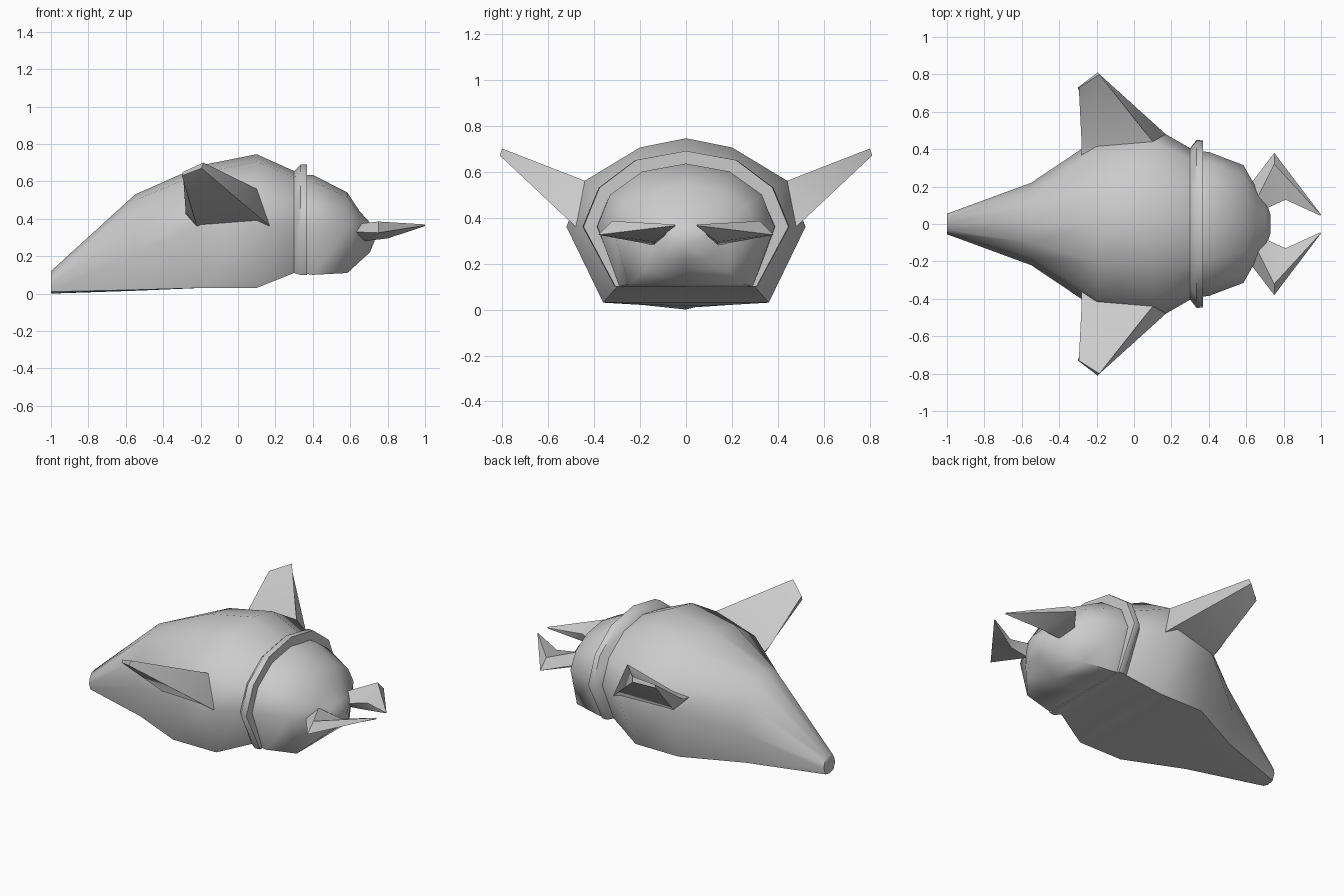
import bpy, bmesh
from mathutils import Vector

if "Cube" in bpy.data.objects:
    bpy.data.objects.remove(bpy.data.objects["Cube"])


def loft(name, rings, angle=0.9):
    """Skin a list of closed rings (same point count) and cap both ends."""
    bm = bmesh.new()
    loops = [[bm.verts.new(p) for p in ring] for ring in rings]
    n = len(loops[0])
    for a, b in zip(loops, loops[1:]):
        for i in range(n):
            j = (i + 1) % n
            bm.faces.new((a[i], a[j], b[j], b[i]))
    bm.faces.new(loops[0])
    bm.faces.new(loops[-1])
    bmesh.ops.remove_doubles(bm, verts=bm.verts, dist=0.0005)
    bmesh.ops.recalc_face_normals(bm, faces=bm.faces)
    me = bpy.data.meshes.new(name)
    bm.to_mesh(me)
    bm.free()
    ob = bpy.data.objects.new(name, me)
    bpy.context.collection.objects.link(ob)
    bpy.ops.object.select_all(action='DESELECT')
    bpy.context.view_layer.objects.active = ob
    ob.select_set(True)
    bpy.ops.object.shade_smooth_by_angle(angle=angle)
    return ob


def section(x, half):
    """Full cross-section at x from a half profile of (y, z), top to bottom."""
    return ([(x, y, z) for y, z in half] +
            [(x, -y, z) for y, z in reversed(half[1:-1])])


# Hooded body, tapering to the tail and ending in a raised collar
collar = [(0, .69), (.22, .65), (.38, .53), (.45, .36), (.31, .10), (0, .10)]
loft("body", [
    section(-1.0, [(0, .12), (.03, .112), (.05, .08), (.055, .05), (.04, .01), (0, 0)]),
    section(-.55, [(0, .53), (.10, .50), (.18, .39), (.22, .22), (.19, .02), (0, .015)]),
    section(-.20, [(0, .685), (.20, .645), (.40, .50), (.455, .36), (.36, .03), (0, .03)]),
    section(.10, [(0, .745), (.20, .705), (.44, .56), (.52, .36), (.36, .03), (0, .03)]),
    section(.30, [(0, .655), (.19, .62), (.34, .51), (.405, .36), (.29, .11), (0, .11)]),
    section(.335, collar),
    section(.37, [(y * .99, z) for y, z in collar]),
])

# Rounded head tucked into the collar
loft("head", [
    section(.34, [(0, .63), (.19, .60), (.33, .50), (.39, .36), (.29, .11), (0, .11)]),
    section(.40, [(0, .635), (.19, .60), (.33, .50), (.385, .36), (.29, .10), (0, .10)]),
    section(.585, [(0, .54), (.15, .515), (.26, .45), (.315, .35), (.25, .11), (0, .11)]),
    section(.65, [(0, .44), (.09, .43), (.16, .39), (.20, .34), (.18, .17), (0, .17)]),
    section(.705, [(0, .38), (.06, .375), (.10, .35), (.12, .33), (.09, .22), (0, .22)]),
    section(.73, [(0, .34), (.02, .335), (.04, .32), (.05, .31), (.03, .28), (0, .28)]),
])

# Swept side fins and jaw pincers, one of each per side
fin_root = [(.10, .44, .56), (.17, .48, .36), (-.22, .44, .36), (-.28, .43, .44)]
fin_tip = [(-.185, .80, .70), (-.195, .81, .67), (-.30, .73, .63), (-.295, .73, .65)]
jaw_base = [(.62, .21, .33), (.66, .14, .375), (.70, .08, .33), (.67, .14, .28)]
jaw_elbow = [(.75, .38, .325), (.75, .32, .385), (.81, .13, .345), (.80, .135, .295)]
jaw_tip = [(1.0, .05, .365), (.998, .05, .37), (.996, .045, .366), (.998, .05, .36)]
for side, s in (("left", 1), ("right", -1)):
    def flip(ring):
        return [(x, s * y, z) for x, y, z in ring]
    inner = [(x, y - .1, z - .02) for x, y, z in fin_root]
    loft(side + "_fin", [flip(r) for r in (inner, fin_root, fin_tip)])
    loft(side + "_pincer", [flip(r) for r in (jaw_base, jaw_elbow, jaw_tip)])
